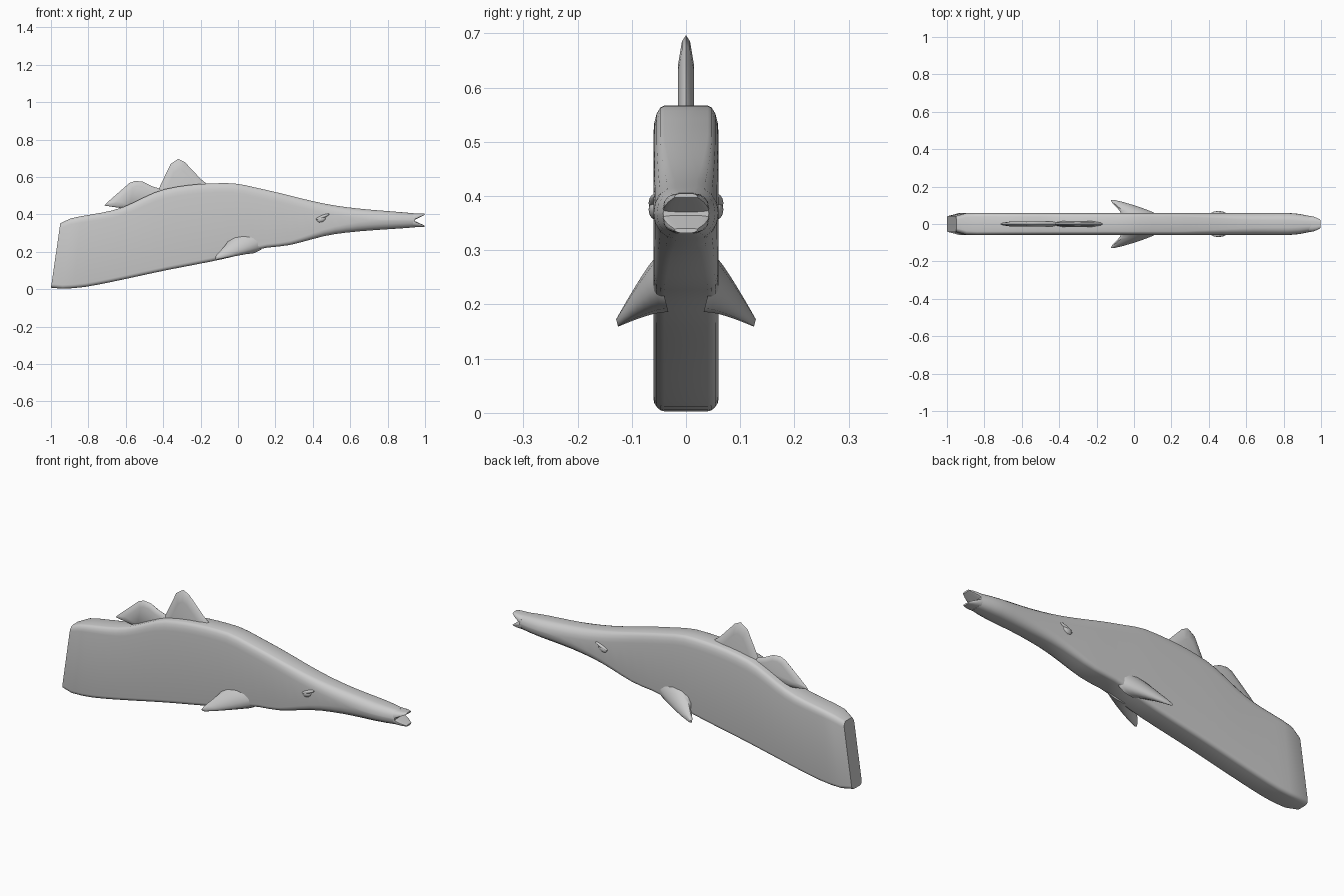
import bpy, math
from math import sin, cos, pi

if "Cube" in bpy.data.objects:
    bpy.data.objects.remove(bpy.data.objects["Cube"])


def loft(name, rings, angle=35):
    """Skin a list of closed rings and cap both ends."""
    n = len(rings[0])
    verts = [v for r in rings for v in r]
    faces = [(i * n + j, i * n + (j + 1) % n, (i + 1) * n + (j + 1) % n, (i + 1) * n + j)
             for i in range(len(rings) - 1) for j in range(n)]
    faces += [tuple(range(n)), tuple(range(len(verts) - n, len(verts)))]
    me = bpy.data.meshes.new(name)
    me.from_pydata(verts, [], faces)
    ob = bpy.data.objects.new(name, me)
    bpy.context.collection.objects.link(ob)
    bpy.ops.object.select_all(action='DESELECT')
    ob.select_set(True)
    bpy.context.view_layer.objects.active = ob
    bpy.ops.object.mode_set(mode='EDIT')
    bpy.ops.mesh.select_all(action='SELECT')
    bpy.ops.mesh.normals_make_consistent(inside=False)
    bpy.ops.object.mode_set(mode='OBJECT')
    bpy.ops.object.shade_smooth_by_angle(angle=math.radians(angle))


def curve(pts, x):
    """Smooth height curve through a few (x, z) points."""
    last = len(pts) - 1

    def slope(i):
        (x0, z0), (x1, z1) = pts[max(i - 1, 0)], pts[min(i + 1, last)]
        return (z1 - z0) / (x1 - x0)
    i = max([k for k in range(last) if pts[k][0] <= x], default=0)
    (x0, z0), (x1, z1) = pts[i], pts[i + 1]
    h = x1 - x0
    t = min(max((x - x0) / h, 0), 1)
    return (z0 * (1 + 2 * t) * (1 - t) ** 2 + slope(i) * h * t * (1 - t) ** 2
            + z1 * t * t * (3 - 2 * t) + slope(i + 1) * h * t * t * (t - 1))


def section(xb, xt, zb, zt, w, ry, rt, rb, seg=4):
    """Rounded rectangle across the body; xb and xt slant it in side view."""
    ring = []
    for k, (sy, top) in enumerate(((1, 1), (-1, 1), (-1, 0), (1, 0))):
        rz = rt if top else rb
        cz = zt - rt if top else zb + rb
        for s in range(seg + 1):
            a = (k + s / seg) * pi / 2
            z = cz + rz * sin(a)
            ring.append((xb + (xt - xb) * (z - zb) / (zt - zb), sy * (w - ry) + ry * cos(a), z))
    return ring


# Body: slanted blunt tail, tall flat flanks, tapering tubular snout
back = [(-.955, .35), (-.9, .377), (-.64, .43), (-.39, .535), (-.05, .567),
        (.13, .535), (.52, .447), (.95, .405)]
belly = [(-1, .008), (-.95, .002), (-.8, .015), (-.39, .10), (-.05, .168),
         (.13, .218), (.27, .235), (.52, .295), (.95, .331)]
rings = []
for i in range(33):
    x = -1 + 1.945 * i / 32
    xt = x + .05 * max(0, -x - .4) / .6
    zb, zt = curve(belly, x), curve(back, xt)
    tail, snout = max(0, -x - .93) / .07, max(0, x - .8) / .145
    w = .06 - .018 * tail - .018 * snout ** 2
    front = min(max((x - .25) / .4, 0), 1)
    rt = min(.05, .48 * (zt - zb)) * (1 - .4 * max(0, -x - .4) / .6)
    rb = min(.02 + .03 * front, .48 * (zt - zb))
    rings.append(section(x, xt, zb, zt, w, min(.02 + .02 * front, w * .7), rt, rb))
loft("body", rings)

# Open jaws: two wedges thinning to the lips
for name, lip, root, up in (("upper_jaw", .405, .366, 1), ("lower_jaw", .332, .369, -1)):
    rings = []
    for i in range(4):
        t = i / 3
        inner = root + (lip - up * .008 - root) * t
        x, zb, zt = .935 + .063 * t, min(lip, inner), max(lip, inner)
        w, soft, hard = .043 - .022 * t * t, .7 * (zt - zb), .1 * (zt - zb)
        rings.append(section(x, x, zb, zt, w, w * .65, *((soft, hard) if up > 0 else (hard, soft))))
    loft(name, rings)


# Dorsal fins: side outline swelling from a thin rim to a thick middle
def fin(name, outline, cx, cz, half):
    rings = []
    for k in range(-2, 3):
        s = 1 - .3 * (abs(k) / 2) ** 2.3
        rings.append([(cx + (x - cx) * s, half * k / 2, cz + (z - cz) * s) for x, z in outline])
    loft(name, rings, 40)


fin("front_dorsal_fin", [(-.44, .50), (-.415, .555), (-.36, .67), (-.32, .697), (-.285, .68),
                         (-.20, .59), (-.16, .558), (-.13, .50)], -.30, .51, .015)
fin("rear_dorsal_fin", [(-.715, .447), (-.70, .463), (-.58, .568), (-.55, .579), (-.51, .575),
                        (-.46, .55), (-.41, .535), (-.38, .50), (-.60, .43)], -.52, .49, .014)

for side, s in (("left", 1), ("right", -1)):
    # Pectoral fin: oval sections swept outward, down and back
    rings = []
    for i in range(8):
        t = i / 7
        cx, cz = .035 - .147 * t ** 1.3, .236 - .07 * t ** 1.2
        rx, rz = .012 + .09 * (1 - t) ** .75, .007 + .043 * (1 - t)
        y = .045 + .082 * t
        rings.append([(cx + rx * cos(a), s * (y + rz * .25 * sin(a)), cz + rz * sin(a))
                      for a in (2 * pi * k / 12 for k in range(12))])
    loft(side + "_pectoral_fin", rings, 50)

    # Eye with a slanted lid above it
    for part, x, z, scale in (("eye", .445, .375, (.026, .013, .017)),
                              ("eyelid", .452, .387, (.042, .013, .009))):
        bpy.ops.mesh.primitive_uv_sphere_add(segments=16, ring_count=8, radius=1,
                                             location=(x, s * .056, z), rotation=(0, math.radians(-22), 0))
        bpy.context.object.name = side + "_" + part
        bpy.context.object.scale = scale
        bpy.ops.object.shade_smooth()
